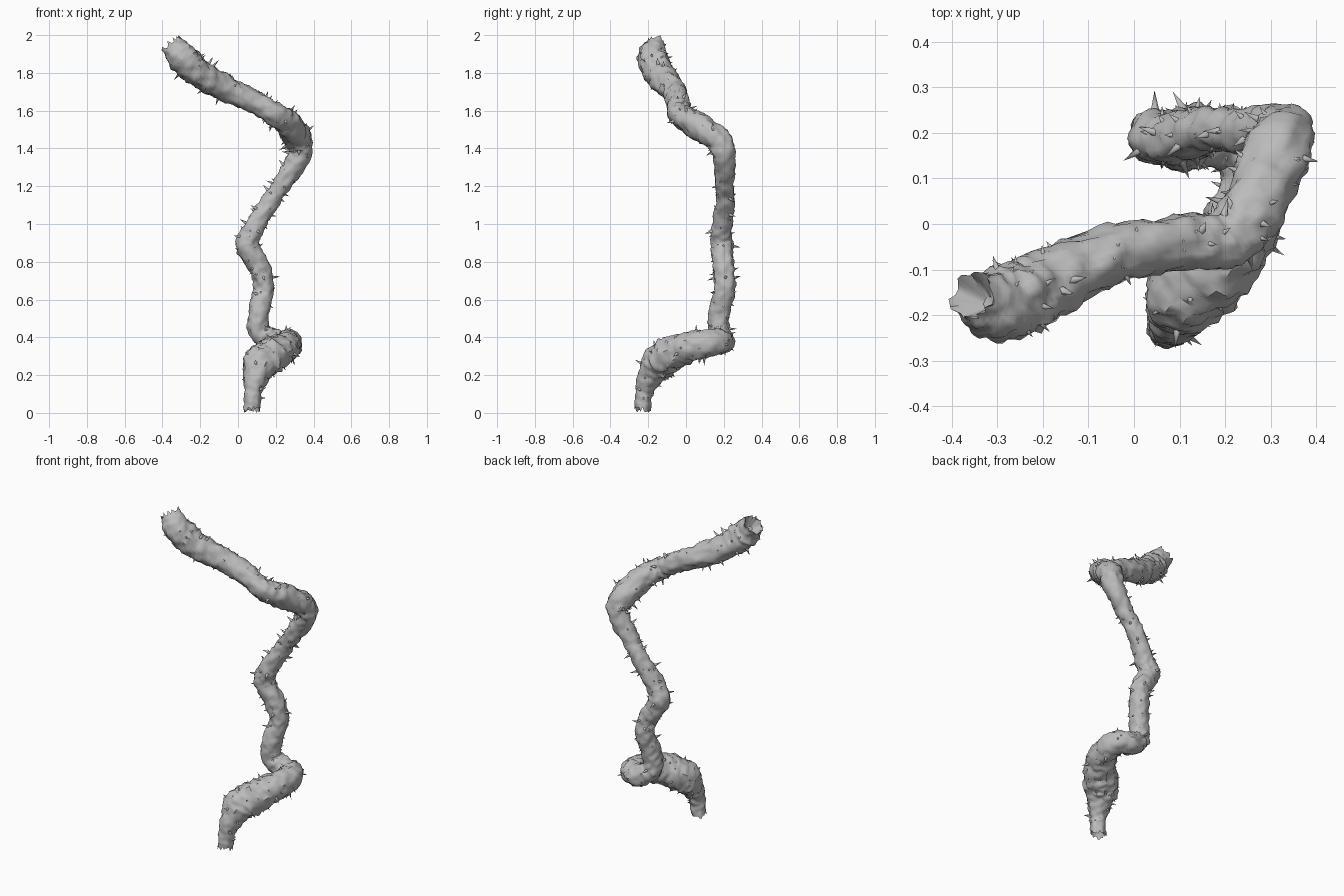
import bpy, bmesh, math, random
from mathutils import Vector, noise

random.seed(7)
old = bpy.data.objects.get("Cube")
if old:
    bpy.data.objects.remove(old, do_unlink=True)

SIDES, STEPS = 28, 9

# Centre line of the stem: x, y, z, radius
PATH = [
    (.073, -.23, .026, .042), (.08, -.222, .11, .046), (.097, -.183, .205, .073),
    (.125, -.135, .27, .095), (.2, -.06, .32, .088), (.253, .04, .357, .076),
    (.262, .15, .372, .07), (.19, .19, .38, .064), (.115, .175, .43, .058),
    (.11, .175, .53, .056), (.135, .207, .65, .055), (.12, .2, .76, .054),
    (.05, .19, .88, .06), (.08, .187, .97, .054), (.16, .205, 1.1, .049),
    (.24, .205, 1.22, .049), (.325, .203, 1.36, .06), (.315, .168, 1.445, .07),
    (.262, .035, 1.535, .07), (.2, -.032, 1.58, .062), (.1, -.042, 1.64, .06),
    (-.06, -.07, 1.712, .066), (-.2, -.138, 1.793, .076),
    (-.29, -.177, 1.88, .08), (-.35, -.16, 1.947, .056),
]

stem_grey = bpy.data.materials.new("stem_grey")
stem_grey.use_nodes = True
COLOUR = (.5, .5, .5, 1)
stem_grey.diffuse_color = COLOUR
stem_grey.node_tree.nodes["Principled BSDF"].inputs["Base Color"].default_value = COLOUR


def finish(name, bm, angle):
    mesh = bpy.data.meshes.new(name)
    bmesh.ops.recalc_face_normals(bm, faces=bm.faces)
    bm.to_mesh(mesh)
    bm.free()
    mesh.materials.append(stem_grey)
    obj = bpy.data.objects.new(name, mesh)
    bpy.context.collection.objects.link(obj)
    bpy.ops.object.select_all(action="DESELECT")
    obj.select_set(True)
    bpy.context.view_layer.objects.active = obj
    bpy.ops.object.shade_smooth_by_angle(angle=math.radians(angle))


def smooth_path(points):
    """Catmull-Rom samples as (centre, radius)."""
    pts = [Vector(p) for p in points]
    pts = [pts[0] * 2 - pts[1]] + pts + [pts[-1] * 2 - pts[-2]]
    out = []
    for a, b, c, d in zip(pts, pts[1:], pts[2:], pts[3:]):
        for i in range(STEPS):
            t = i / STEPS
            p = (b * 2 + (c - a) * t + (a * 2 - b * 5 + c * 4 - d) * t**2
                 + (b * 3 - a - c * 3 + d) * t**3) / 2
            out.append((p.xyz, p.w))
    out.append((pts[-2].xyz, pts[-2].w))
    return out


samples = smooth_path(PATH)
count = len(samples)

# Frames carried along the path without twisting
frames = []
side = Vector((1, 0, 0))
for i in range(count):
    tangent = (samples[min(i + 1, count - 1)][0] - samples[max(i - 1, 0)][0]).normalized()
    side = (side - tangent * side.dot(tangent)).normalized()
    frames.append((tangent, side, tangent.cross(side)))


def surface(i, angle, scale=1.0):
    """Point on the lumpy bark, and its outward direction."""
    centre, radius = samples[i]
    tangent, u, v = frames[i]
    out = u * math.cos(angle) + v * math.sin(angle)
    p = centre + out * radius
    lump = noise.noise(p * 15) * .12 + noise.noise(p * 36) * .2
    return centre + out * radius * scale * (1 + lump), out


# Stem: outer bark, jagged rims and hollow ends
bm = bmesh.new()


def ring(i, scale=1.0, jag=0.0):
    verts = []
    for k in range(SIDES):
        p, _ = surface(i, math.tau * k / SIDES, scale)
        p += frames[i][0] * jag * random.uniform(-.3, 1)
        verts.append(bm.verts.new(p))
    return verts


def bridge(a, b):
    for k in range(SIDES):
        n = (k + 1) % SIDES
        bm.faces.new((a[k], a[n], b[n], b[k]))


last = count - 1
rings = [ring(4, .3), ring(2, .75), ring(0, 1.0, -.026)]
rings += [ring(i) for i in range(1, last)]
rings += [ring(last, 1.0, .026), ring(last - 2, .6), ring(last - 5, .2)]
for a, b in zip(rings, rings[1:]):
    bridge(a, b)
bm.faces.new(rings[0])
bm.faces.new(rings[-1])
finish("thorny_stem", bm, 50)

# Thorns: small leaning pyramids scattered over the bark
bm = bmesh.new()
for n in range(200):
    i = random.randrange(3, last - 2)
    base, out = surface(i, random.uniform(0, math.tau))
    tangent = frames[i][0]
    direction = (out + tangent * random.uniform(-.45, .45)).normalized()
    length = random.choice((.01, .014, .018, .024, .04))
    width = .004 + length * .16
    u = direction.cross(tangent).normalized()
    v = direction.cross(u)
    foot = [bm.verts.new(base - out * .008 + (u * math.cos(a) + v * math.sin(a)) * width)
            for a in (math.tau * k / 5 for k in range(5))]
    tip = bm.verts.new(base + direction * length)
    for k in range(5):
        bm.faces.new((foot[k], foot[(k + 1) % 5], tip))
    bm.faces.new(foot)
finish("thorns", bm, 80)
